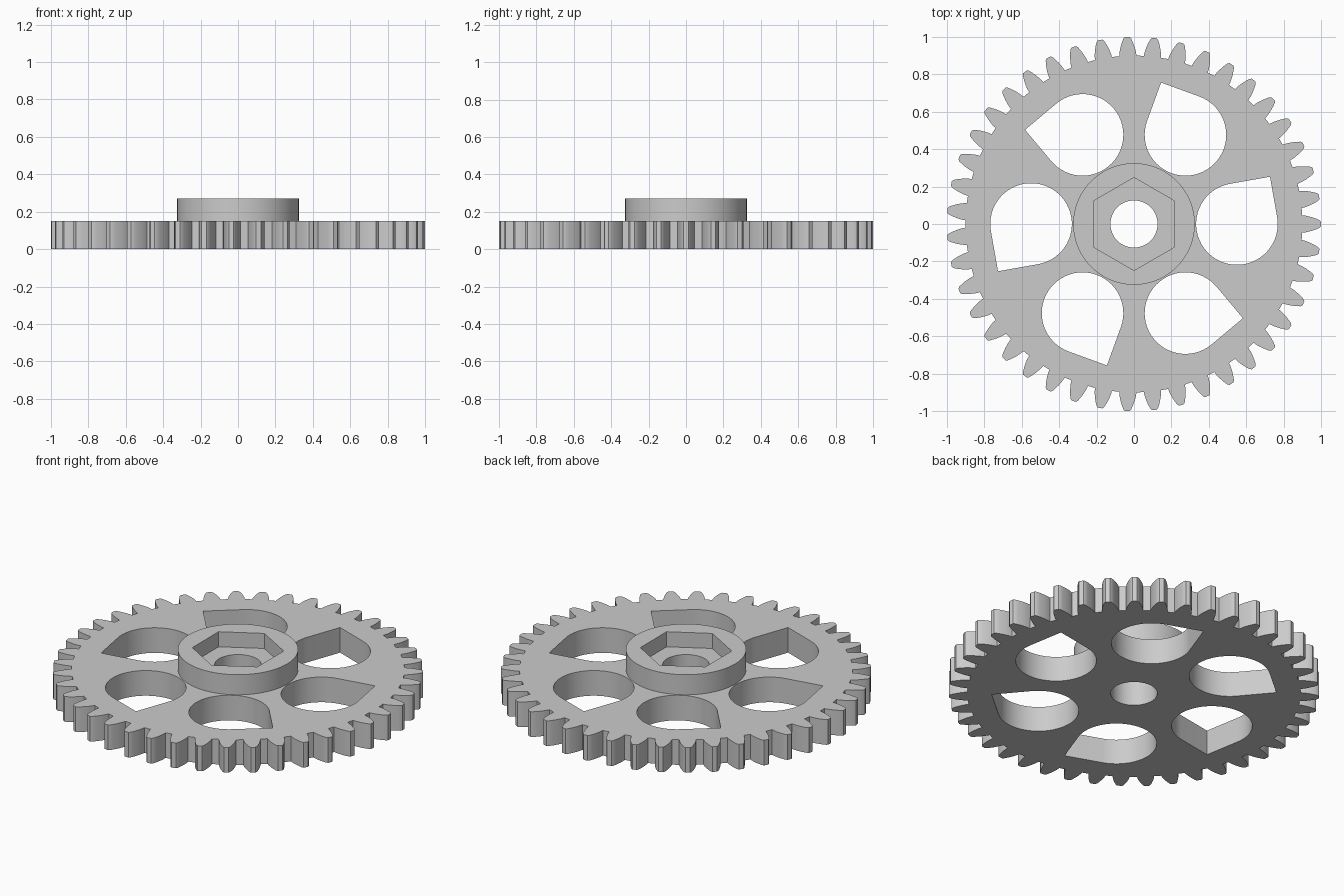
import bpy
import bmesh
from math import pi, sin, cos, tan, acos, radians

if "Cube" in bpy.data.objects:
    bpy.data.objects.remove(bpy.data.objects["Cube"], do_unlink=True)

TEETH = 43
TIP_R, ROOT_R, PITCH_R = 1.0, 0.9, 0.9556
PLATE_TOP, HUB_TOP, POCKET_FLOOR = 0.15, 0.27, 0.18

grey = bpy.data.materials.new("plain grey")
grey.use_nodes = True
colour = (0.6, 0.6, 0.6, 1)
grey.diffuse_color = colour
grey.node_tree.nodes["Principled BSDF"].inputs["Base Color"].default_value = colour


def polar(r, a, cx=0.0, cy=0.0):
    return (cx + r * cos(a), cy + r * sin(a))


def circle(r, sides, start=0.0):
    return [polar(r, start + 2 * pi * i / sides) for i in range(sides)]


def prism(name, outline, z0, z1):
    """Extrude a counter-clockwise outline from z0 to z1."""
    bm = bmesh.new()
    face = bm.faces.new([bm.verts.new((x, y, z0)) for x, y in outline])
    top = bmesh.ops.extrude_face_region(bm, geom=[face])["geom"]
    moved = [v for v in top if isinstance(v, bmesh.types.BMVert)]
    bmesh.ops.translate(bm, verts=moved, vec=(0, 0, z1 - z0))
    bmesh.ops.recalc_face_normals(bm, faces=bm.faces)
    mesh = bpy.data.meshes.new(name)
    bm.to_mesh(mesh)
    bm.free()
    mesh.materials.append(grey)
    obj = bpy.data.objects.new(name, mesh)
    bpy.context.collection.objects.link(obj)
    return obj


def combine(target, tool, operation):
    """Apply a boolean and discard the tool object."""
    mod = target.modifiers.new(operation.lower(), 'BOOLEAN')
    mod.operation, mod.object, mod.solver = operation, tool, 'EXACT'
    bpy.context.view_layer.objects.active = target
    bpy.ops.object.modifier_apply(modifier=mod.name)
    bpy.data.objects.remove(tool, do_unlink=True)


def gear_outline():
    """Involute teeth with slightly rounded tips."""
    pressure = radians(20)
    base = PITCH_R * cos(pressure)
    inv = lambda a: tan(a) - a
    flank = []
    for i in range(6):
        r = ROOT_R + (TIP_R - 0.008 - ROOT_R) * i / 5
        half = pi / (2 * TEETH) + inv(pressure) - inv(acos(base / r))
        flank.append((r, half))
    flank.append((TIP_R, flank[-1][1] * 0.6))
    points = []
    for t in range(TEETH):
        mid = 2 * pi * t / TEETH
        points += [polar(r, mid - h) for r, h in flank]
        points += [polar(r, mid + h) for r, h in reversed(flank)]
    return points


def teardrop(angle, r=0.218, dist=0.55):
    """Round window with one square corner, turned with its spoke angle."""
    cx, cy = polar(dist, angle)
    corner = angle + radians(55)
    arc = [polar(r, corner + pi / 4 + 1.5 * pi * i / 42, cx, cy) for i in range(43)]
    return arc + [polar(r * 2 ** 0.5, corner, cx, cy)]


# Toothed plate and raised hub
gear = prism("gear", gear_outline(), 0, PLATE_TOP)
hub = prism("hub", circle(0.325, 80), PLATE_TOP - 0.05, HUB_TOP)
combine(gear, hub, 'UNION')

# Six windows, hexagonal pocket and centre bore
for k in range(6):
    combine(gear, prism("window_cutter", teardrop(k * pi / 3), -0.1, 0.4), 'DIFFERENCE')
combine(gear, prism("pocket_cutter", circle(0.248, 6, pi / 2), POCKET_FLOOR, 0.4), 'DIFFERENCE')
combine(gear, prism("bore_cutter", circle(0.126, 48), -0.1, 0.4), 'DIFFERENCE')

# Smooth round walls, sharp edges elsewhere
bpy.ops.object.select_all(action='DESELECT')
gear.select_set(True)
bpy.context.view_layer.objects.active = gear
bpy.ops.object.shade_smooth_by_angle(angle=radians(25))
